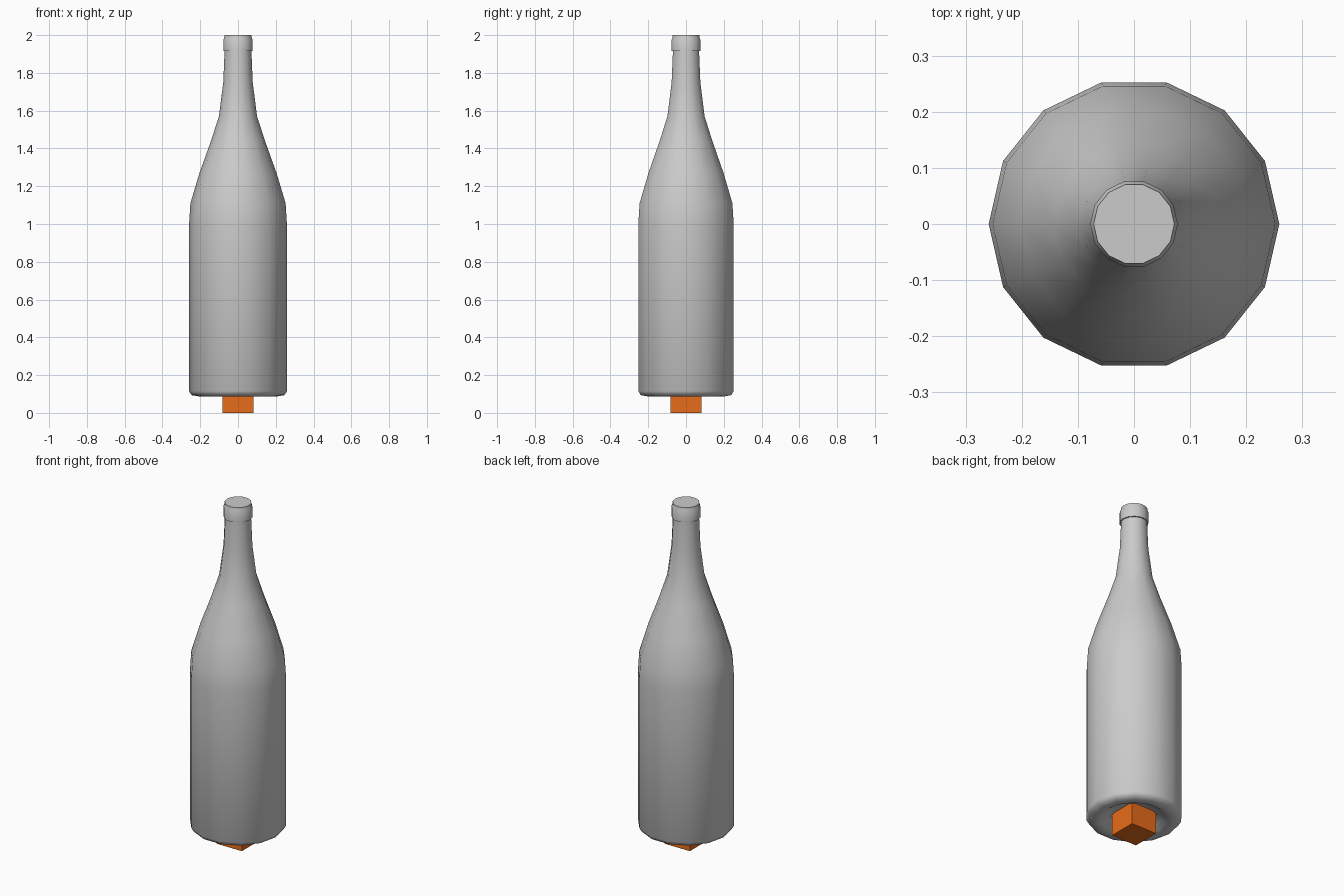
import bpy, bmesh, math

if "Cube" in bpy.data.objects:
    bpy.data.objects.remove(bpy.data.objects["Cube"])

def material(name, rgb):
    m = bpy.data.materials.new(name)
    m.diffuse_color = (*rgb, 1)
    m.use_nodes = True
    m.node_tree.nodes["Principled BSDF"].inputs["Base Color"].default_value = m.diffuse_color
    return m

grey = material("grey", (0.6, 0.6, 0.6))
orange = material("orange", (0.8, 0.15, 0.01))

def add_object(name, bm, mat):
    bmesh.ops.recalc_face_normals(bm, faces=bm.faces)
    me = bpy.data.meshes.new(name)
    bm.to_mesh(me)
    bm.free()
    me.materials.append(mat)
    ob = bpy.data.objects.new(name, me)
    bpy.context.collection.objects.link(ob)
    return ob

# Bottle: 14-sided lathe, from recessed base to closed mouth (radius, height)
SIDES = 14
profile = [(0.10, 0.132), (0.15, 0.112), (0.18, 0.092), (0.205, 0.087),
           (0.246, 0.094), (0.259, 0.115), (0.259, 1.0), (0.252, 1.11),
           (0.204, 1.27), (0.143, 1.44), (0.101, 1.57), (0.078, 1.75),
           (0.071, 1.915), (0.078, 1.915), (0.078, 1.975), (0.073, 1.985),
           (0.072, 2.0)]
bm = bmesh.new()
rings = [[bm.verts.new((r * math.cos(2 * math.pi * i / SIDES),
                        r * math.sin(2 * math.pi * i / SIDES), z))
          for i in range(SIDES)] for r, z in profile]
for a, b in zip(rings, rings[1:]):
    for i in range(SIDES):
        j = (i + 1) % SIDES
        bm.faces.new((a[i], a[j], b[j], b[i]))
bm.faces.new(rings[0])
bm.faces.new(rings[-1])
bottle = add_object("bottle", bm, grey)
bpy.context.view_layer.objects.active = bottle
bottle.select_set(True)
bpy.ops.object.shade_smooth_by_angle(angle=math.radians(50))

# Cube seated in the base recess
bm = bmesh.new()
bmesh.ops.create_cube(bm, size=0.166)
bmesh.ops.translate(bm, verts=bm.verts, vec=(0, 0, 0.083))
add_object("base_cube", bm, orange)
